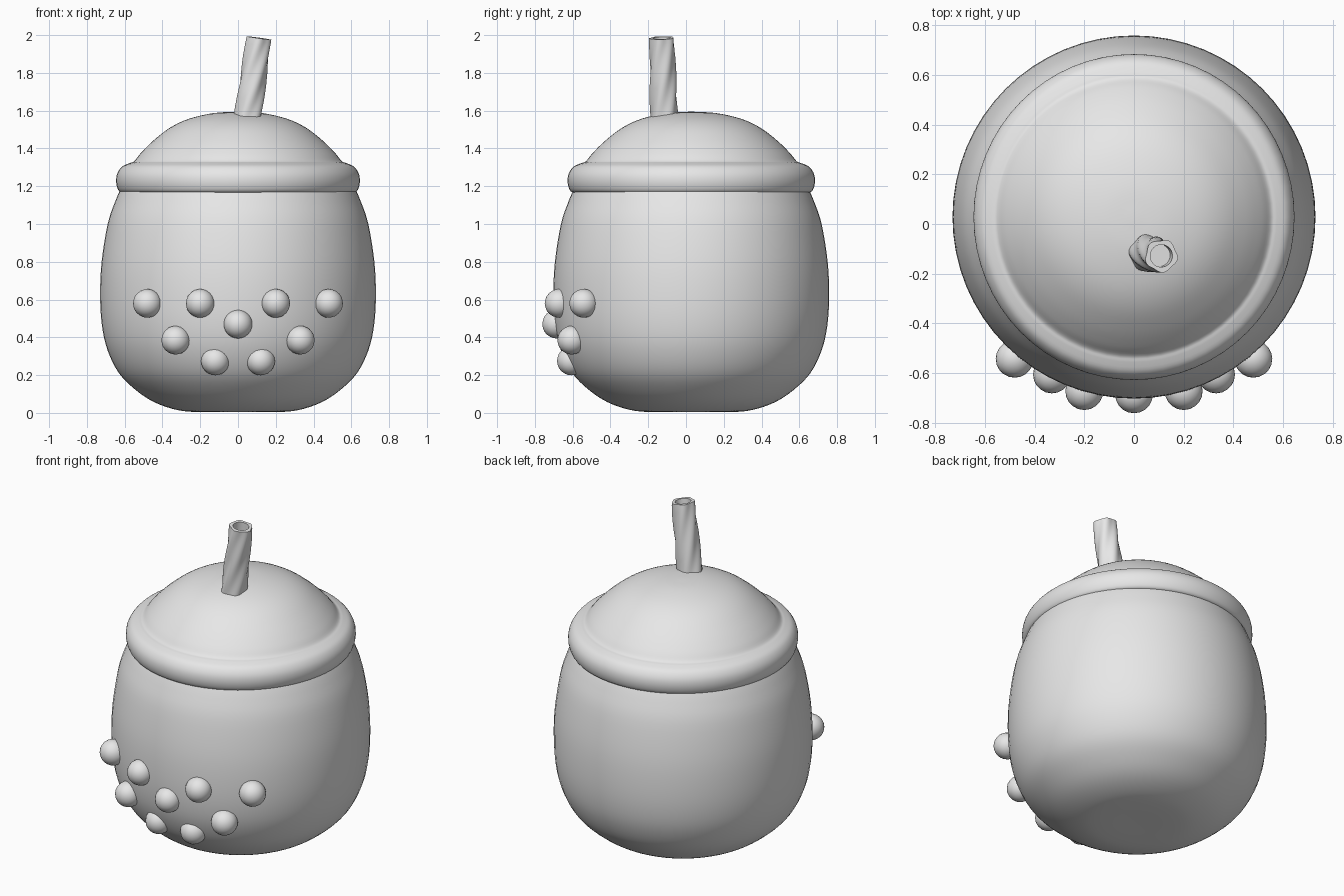
import bpy, bmesh, math
from mathutils import Vector

if "Cube" in bpy.data.objects:
    bpy.data.objects.remove(bpy.data.objects["Cube"])

CENTRE_Y = 0.028
clay = bpy.data.materials.new("light_grey_clay")
clay.use_nodes = True
clay.diffuse_color = (0.8, 0.8, 0.8, 1)
clay.node_tree.nodes["Principled BSDF"].inputs["Base Color"].default_value = clay.diffuse_color


def finish(name, bm, angle=60):
    """Turn a bmesh into a smooth shaded object."""
    bmesh.ops.recalc_face_normals(bm, faces=bm.faces)
    mesh = bpy.data.meshes.new(name)
    bm.to_mesh(mesh)
    bm.free()
    mesh.materials.append(clay)
    obj = bpy.data.objects.new(name, mesh)
    bpy.context.collection.objects.link(obj)
    bpy.ops.object.select_all(action="DESELECT")
    obj.select_set(True)
    bpy.context.view_layer.objects.active = obj
    bpy.ops.object.shade_smooth_by_angle(angle=math.radians(angle))
    return obj


def rounded(points, steps=4):
    """Smooth a profile with a Catmull-Rom curve."""
    pts = [Vector(p) for p in points]
    pts = [2 * pts[0] - pts[1]] + pts + [2 * pts[-1] - pts[-2]]
    out = []
    for a, b, c, d in zip(pts, pts[1:], pts[2:], pts[3:]):
        for i in range(steps):
            t = i / steps
            out.append(0.5 * (2 * b + (c - a) * t + (2 * a - 5 * b + 4 * c - d) * t * t
                              + (3 * b - a - 3 * c + d) * t ** 3))
    return out + [pts[-2]]


def lathe(name, profile, sides=64):
    """Spin a (radius, height) profile around the vertical axis."""
    bm = bmesh.new()
    verts = [bm.verts.new((max(p.x, 0), 0, p.y)) for p in rounded(profile)]
    edges = [bm.edges.new(pair) for pair in zip(verts, verts[1:])]
    bmesh.ops.spin(bm, geom=verts + edges, cent=(0, 0, 0), axis=(0, 0, 1),
                   angle=math.tau, steps=sides)
    bmesh.ops.remove_doubles(bm, verts=bm.verts, dist=0.0005)
    obj = finish(name, bm)
    obj.location.y = CENTRE_Y
    return obj


# Rounded cup
lathe("cup_body", [(0, 0.005), (0.2, 0.004), (0.32, 0.015), (0.44, 0.055), (0.54, 0.12),
                   (0.63, 0.21), (0.69, 0.33), (0.72, 0.46), (0.73, 0.62), (0.722, 0.8),
                   (0.69, 1.0), (0.65, 1.12), (0.615, 1.2)])

# Domed lid with a rolled rim
lid = lathe("domed_lid", [(0.59, 1.18), (0.61, 1.166), (0.633, 1.178), (0.645, 1.22),
                          (0.64, 1.265), (0.615, 1.303), (0.575, 1.322), (0.55, 1.332),
                          (0.515, 1.375), (0.45, 1.44), (0.36, 1.51), (0.26, 1.557),
                          (0.13, 1.587), (0, 1.595)])
lid.scale.y = 1.015

# Hollow straw with twisted ridges
bm = bmesh.new()
base, tip = Vector((0.048, -0.115, 1.53)), Vector((0.11, -0.128, 1.985))
tilt = Vector((0, 0, 1)).rotation_difference(tip - base)
sides, levels = 40, 24


def straw_ring(t, inner):
    centre = base.lerp(tip, t)
    verts = []
    for i in range(sides):
        a = math.tau * i / sides
        r = 0.045 if inner else 0.073 - 0.009 * t + 0.004 * math.sin(5 * a - 10 * t)
        verts.append(bm.verts.new(centre + tilt @ Vector((r * math.cos(a), r * math.sin(a), 0))))
    return verts


rings = [straw_ring(i / levels, False) for i in range(levels + 1)]
rings += [straw_ring(t, True) for t in (1, 0.85)]
for low, high in zip(rings, rings[1:]):
    for i in range(sides):
        j = (i + 1) % sides
        bm.faces.new((low[i], low[j], high[j], high[i]))
bm.faces.new(rings[-1])
bm.faces.new(rings[0])
finish("twisted_straw", bm, 45)

# Pearls across the front: x, y, z, mirrored left and right
pearls = [(0, -0.685, 0.47), (0.2, -0.672, 0.58), (0.48, -0.542, 0.58),
          (0.33, -0.605, 0.385), (0.12, -0.607, 0.275)]
for x, y, z in pearls:
    for side, sign in (("left", 1), ("right", -1)):
        if x == 0 and sign < 0:
            continue
        bm = bmesh.new()
        bmesh.ops.create_icosphere(bm, subdivisions=3, radius=0.076)
        pearl = finish("pearl_" + (side if x else "middle"), bm)
        pearl.location = (sign * x, y, z)
